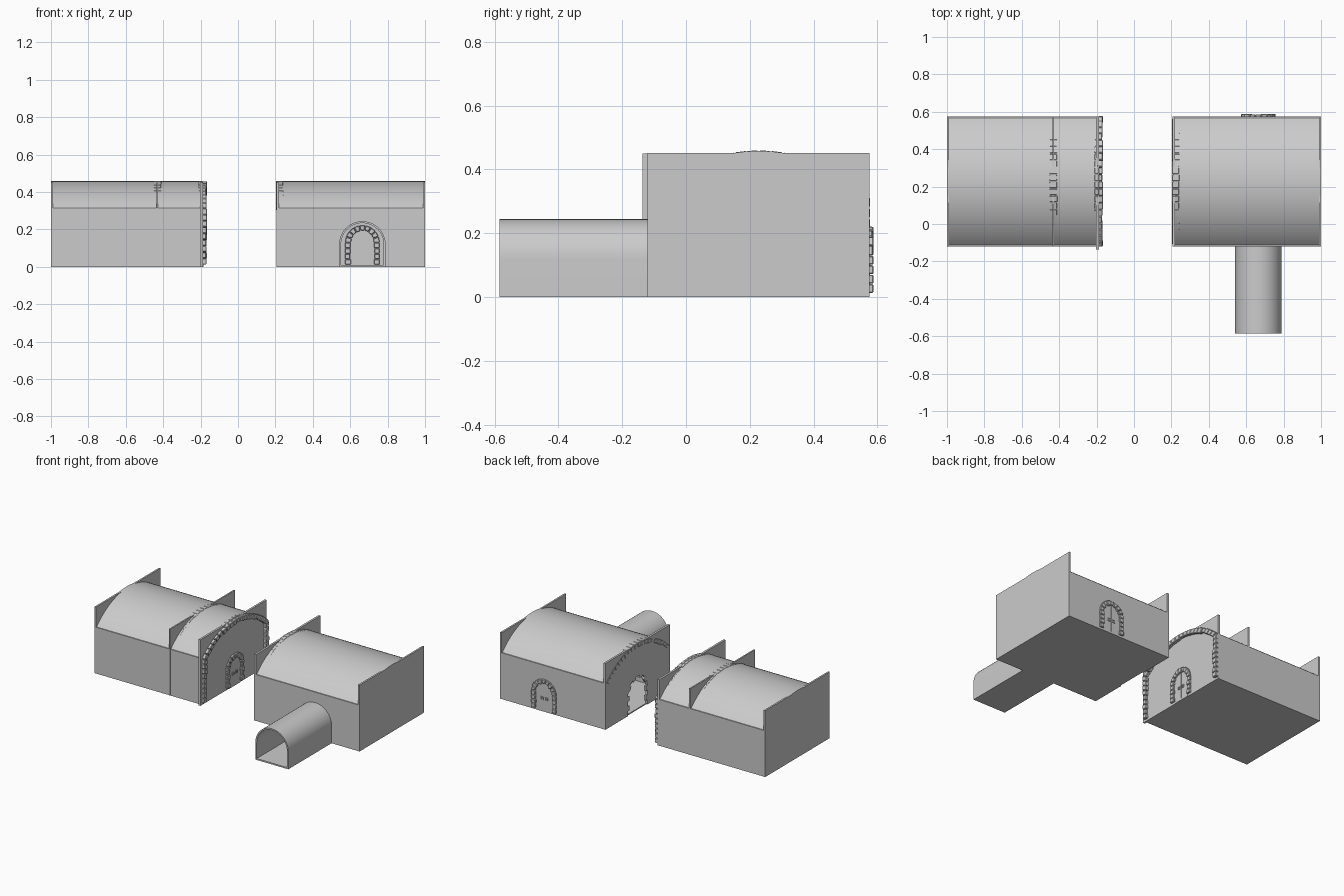
import bpy, bmesh, math, random
from mathutils import Vector

if "Cube" in bpy.data.objects:
    bpy.data.objects.remove(bpy.data.objects["Cube"])
random.seed(4)

YC = 0.228            # hall centre line in y
DX = 0.665            # door / tunnel centre in x


def put(axis, u, d, v):
    return Vector((d, u, v)) if axis == 'x' else Vector((u, d, v))


def finish(name, bm, smooth=False, bevel=0):
    bmesh.ops.recalc_face_normals(bm, faces=bm.faces[:])
    me = bpy.data.meshes.new(name)
    bm.to_mesh(me)
    bm.free()
    ob = bpy.data.objects.new(name, me)
    bpy.context.collection.objects.link(ob)
    if bevel:
        m = ob.modifiers.new("bevel", 'BEVEL')
        m.width = bevel
        m.segments = 1
    if smooth:
        bpy.ops.object.select_all(action='DESELECT')
        ob.select_set(True)
        bpy.context.view_layer.objects.active = ob
        bpy.ops.object.shade_smooth_by_angle(angle=math.radians(30))
    return ob


def add_prism(bm, pts, d0, d1, axis):
    a = [bm.verts.new(put(axis, u, d0, v)) for u, v in pts]
    b = [bm.verts.new(put(axis, u, d1, v)) for u, v in pts]
    bm.faces.new(a)
    bm.faces.new(b[::-1])
    for i in range(len(a)):
        j = (i + 1) % len(a)
        bm.faces.new((a[i], a[j], b[j], b[i]))


def prism(name, pts, d0, d1, axis, smooth=False, bevel=0):
    bm = bmesh.new()
    add_prism(bm, pts, d0, d1, axis)
    return finish(name, bm, smooth, bevel)


def arch(c, half, spring, top, nj=1, na=24, z0=0.0):
    """Open outline: left jamb, arc, right jamb."""
    rise = top - spring
    r = (half ** 2 + rise ** 2) / (2 * rise)
    cz = top - r
    a0 = math.atan2(spring - cz, half)
    left = [(c - half, z0 + (spring - z0) * i / nj) for i in range(nj)]
    arc = []
    for i in range(na + 1):
        a = math.pi - a0 - (math.pi - 2 * a0) * i / na
        arc.append((c + r * math.cos(a), cz + r * math.sin(a)))
    return left + arc + [(2 * c - u, v) for u, v in left[::-1]]


def stones(name, inner, outer, d0, d1, axis, jitter=0.004, keep=None):
    """One bevelled block per step between two matching outlines."""
    bm = bmesh.new()
    for i in range(len(inner) - 1):
        quad = [Vector(p) for p in (inner[i], inner[i + 1], outer[i + 1], outer[i])]
        mid = sum(quad, Vector((0, 0))) / 4
        g = random.uniform(-jitter, jitter)
        radial = (quad[2] + quad[3] - quad[0] - quad[1]).normalized()
        if keep and not keep(mid):
            continue
        pts = [mid + (p - mid) * 0.92 for p in quad]
        pts[0] -= radial * g
        pts[1] -= radial * g
        add_prism(bm, pts, d0, d1 + g * 0.6, axis)
    return finish(name, bm, bevel=0.003)


def rect(u0, u1, v0, v1):
    return [(u0, v0), (u0, v1), (u1, v1), (u1, v0)]


def door(name, c, d, out, axis):
    """Stone surround, arched leaf with two planks and two handles."""
    stones(name + "_surround", arch(c, 0.062, 0.13, 0.192, 4, 9, 0.012),
           arch(c, 0.094, 0.13, 0.224, 4, 9, 0.012), d, d + out * 0.014, axis, 0.003)
    prism(name + "_leaf", arch(c, 0.06, 0.13, 0.19), d, d + out * 0.003, axis)
    prism(name + "_seam", rect(c - 0.001, c + 0.001, 0.012, 0.19), d, d + out * 0.0045, axis)
    bm = bmesh.new()
    for s in (-1, 1):
        u = c + s * 0.017
        for r in (rect(u - 0.01, u - 0.006, 0.08, 0.1), rect(u + 0.006, u + 0.01, 0.08, 0.1),
                  rect(u - 0.006, u + 0.006, 0.08, 0.084), rect(u - 0.006, u + 0.006, 0.096, 0.1)):
            add_prism(bm, r, d, d + out * 0.008, axis)
    finish(name + "_handles", bm)


def hall(name, x0, x1):
    """Vaulted shell on straight walls, with a floor slab."""
    prism(name + "_walls", rect(YC - 0.347, YC - 0.337, 0, 0.315), x0, x1, 'x')
    prism(name + "_back_wall", rect(YC + 0.337, YC + 0.347, 0, 0.315), x0, x1, 'x')
    roof = arch(YC, 0.343, 0.312, 0.458, 1, 32, 0.305)
    under = arch(YC, 0.335, 0.308, 0.448, 1, 32, 0.305)
    prism(name + "_vault", roof + under[::-1], x0, x1, 'x', smooth=True)
    prism(name + "_floor", rect(YC - 0.345, YC + 0.345, 0, 0.008), x0, x1, 'x')


# left and right halls
hall("left_hall", -1.0, -0.19)
hall("right_hall", 0.212, 1.0)

# end walls and cross walls that rise above the vault shoulders
full = rect(YC - 0.348, YC + 0.348, 0, 0.452)
prism("left_end_wall", full, -1.0, -0.988, 'x')
prism("right_end_wall", full, 0.988, 1.0, 'x')
prism("left_cross_wall", full, -0.437, -0.427, 'x')
prism("left_inner_wall", rect(YC - 0.365, YC + 0.348, 0, 0.45), -0.202, -0.188, 'x')

# right inner wall with a toothed doorway
small = arch(YC, 0.088, 0.13, 0.218, 4, 9)
large = arch(YC, 0.105, 0.13, 0.235, 4, 9)
notch = []
for i in range(len(small) - 1):
    src = small if i % 2 else large
    notch += [src[i], src[i + 1]]
prism("right_inner_wall", full[:3] + [full[3]] + notch[::-1], 0.205, 0.219, 'x')

# big stone arches
inner = arch(YC, 0.316, 0.30, 0.426, 9, 20, 0.012)
outer = arch(YC, 0.35, 0.315, 0.459, 9, 20, 0.012)
stones("left_stone_arch", inner, outer, -0.19, -0.168, 'x')
crown = arch(YC, 0.34, 0.315, 0.461, 9, 20, 0.012)
stones("cross_stone_arch", inner, crown, -0.452, -0.41, 'x', 0.004,
       lambda m: m.y > 0.3)
stones("inner_stone_arch", inner, crown, -0.212, -0.19, 'x', 0.004,
       lambda m: m.y > 0.3)
stones("right_stone_arch", inner, crown, 0.203, 0.243, 'x', 0.004,
       lambda m: m.y > 0.3)

# doors
door("left_hall_door", YC, -0.188, 1, 'x')
door("back_door", DX, YC + 0.345, 1, 'y')
door("tunnel_door", DX, YC - 0.347, -1, 'y')

# entrance tunnel, open at the front
out_t = arch(DX, 0.124, 0.12, 0.244, 1, 24)
in_t = arch(DX, 0.114, 0.12, 0.234, 1, 24)
prism("tunnel_shell", out_t + in_t[::-1], -0.585, YC - 0.34, 'y', smooth=True)
prism("tunnel_floor", rect(DX - 0.12, DX + 0.12, 0, 0.01), -0.585, YC - 0.34, 'y')
